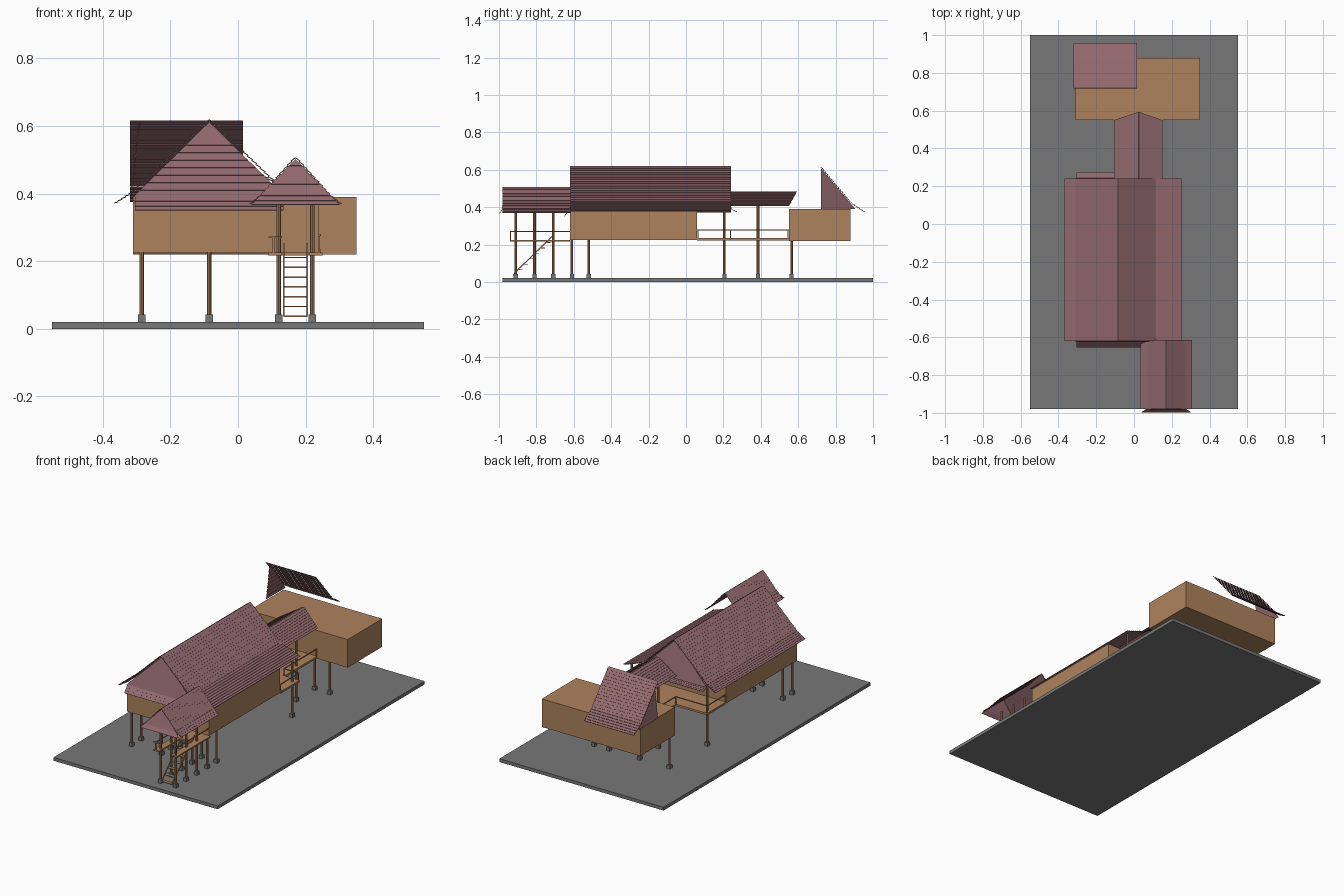
import bpy, bmesh, math
from mathutils import Vector as V

if "Cube" in bpy.data.objects:
    bpy.data.objects.remove(bpy.data.objects["Cube"])


def material(name, rgb):
    m = bpy.data.materials.new(name)
    m.diffuse_color = (*rgb, 1)
    m.use_nodes = True
    m.node_tree.nodes["Principled BSDF"].inputs["Base Color"].default_value = m.diffuse_color
    return m


ROOF = material("faded red tile", (0.285, 0.14, 0.155))
WOOD = material("warm wood", (0.42, 0.225, 0.11))
GREY = material("grey stone", (0.185, 0.185, 0.185))


def finish(name, bm, mat):
    bmesh.ops.recalc_face_normals(bm, faces=bm.faces)
    me = bpy.data.meshes.new(name)
    bm.to_mesh(me)
    bm.free()
    me.materials.append(mat)
    ob = bpy.data.objects.new(name, me)
    bpy.context.collection.objects.link(ob)
    return ob


def hexa(bm, low, high):
    a = [bm.verts.new(p) for p in low]
    b = [bm.verts.new(p) for p in high]
    bm.faces.new(a[::-1])
    bm.faces.new(b)
    for i in range(4):
        j = (i + 1) % 4
        bm.faces.new((a[i], a[j], b[j], b[i]))


def boxes(name, mat, items):
    # each item is x0, x1, y0, y1, z0, z1
    bm = bmesh.new()
    for x0, x1, y0, y1, z0, z1 in items:
        ring = [(x0, y0), (x1, y0), (x1, y1), (x0, y1)]
        hexa(bm, [(*p, z0) for p in ring], [(*p, z1) for p in ring])
    return finish(name, bm, mat)


def tiles(name, ul, ur, ll, lr, rows, lift=0.004, thick=0.003):
    # overlapping rows of tiles between an upper and a lower edge
    ul, ur, ll, lr = map(V, (ul, ur, ll, lr))
    n = (lr - ll).cross(ul - ll).normalized()
    if n.z < 0:
        n = -n
    bm = bmesh.new()
    for i in range(rows):
        s, e = max(i, 0.04) / rows, (i + 1.12) / rows
        if i == rows - 1:
            e = 1
        a, b = ul.lerp(ll, s), ur.lerp(lr, s)
        c, d = ur.lerp(lr, e) + n * lift, ul.lerp(ll, e) + n * lift
        hexa(bm, [p - n * thick for p in (a, b, c, d)], [a, b, c, d])
    return finish(name, bm, ROOF)


def slope(name, profile, y0, y1, rows, ridge_out=0.0):
    # roof side running along y, profile of (x, z) from the ridge down
    for k in range(len(profile) - 1):
        (xa, za), (xb, zb) = profile[k:k + 2]
        out = ridge_out if k == 0 else 0
        tiles(f"{name}_{k + 1}", (xa, y0, za), (xa, y1 + out, za),
              (xb, y0, zb), (xb, y1, zb), rows[k])


# ground slab
boxes("ground_slab", GREY, [(-0.55, 0.55, -0.98, 1.0, 0, 0.02)])

# main house body, kitchen body and the floors between them
boxes("main_house_walls", WOOD, [(-0.31, 0.24, -0.62, 0.06, 0.225, 0.38)])
boxes("kitchen_walls", WOOD, [(-0.31, 0.35, 0.55, 0.88, 0.22, 0.39)])
boxes("veranda_floor", WOOD, [(-0.31, 0.245, 0.06, 0.24, 0.222, 0.234),
                              (-0.10, 0.145, 0.24, 0.55, 0.222, 0.234)])

# porch landing with side walks around the stair opening
boxes("porch_floor", WOOD, [(0.09, 0.25, -0.74, -0.62, 0.217, 0.225),
                            (0.09, 0.13, -0.94, -0.74, 0.217, 0.225),
                            (0.21, 0.25, -0.94, -0.74, 0.217, 0.225)])

# posts with stone footings: x, y, top
posts = [(x, y, 0.225) for x in (-0.285, -0.085, 0.12, 0.22) for y in (-0.61, -0.52)]
posts += [(x, y, 0.37) for x in (0.12, 0.22) for y in (-0.91, -0.81, -0.71)]
posts += [(x, 0.205, 0.385) for x in (-0.285, 0.22)]
posts += [(x, 0.385, 0.405) for x in (-0.085, 0.12)]
posts += [(x, 0.565, 0.22) for x in (-0.285, -0.085, 0.12, 0.22)]
bm = bmesh.new()
for x, y, top in posts:
    res = bmesh.ops.create_cone(bm, cap_ends=True, segments=10, radius1=0.007,
                                radius2=0.007, depth=top - 0.02)
    bmesh.ops.translate(bm, verts=res["verts"], vec=(x, y, (top + 0.02) / 2))
finish("posts", bm, WOOD)
boxes("post_footings", GREY, [(x - 0.011, x + 0.011, y - 0.011, y + 0.011, 0.02, 0.042)
                              for x, y, _ in posts])

# railings
r = 0.0025
rails = []
for z in (0.275,):
    rails += [(-0.31, -0.305, 0.06, 0.24, z, z + 0.005), (0.24, 0.245, 0.06, 0.24, z, z + 0.005),
              (-0.31, -0.10, 0.235, 0.24, z, z + 0.005), (0.145, 0.245, 0.235, 0.24, z, z + 0.005),
              (-0.10, -0.095, 0.24, 0.55, z, z + 0.005), (0.14, 0.145, 0.24, 0.55, z, z + 0.005)]
for x, y in ((-0.305, 0.237), (0.24, 0.237), (-0.097, 0.237), (0.142, 0.237),
             (-0.097, 0.545), (0.142, 0.545), (-0.305, 0.063), (0.24, 0.063)):
    rails.append((x - r, x + r, y - r, y + r, 0.23, 0.28))
for x in (0.105, 0.24):
    rails.append((x - r, x + r, -0.94, -0.62, 0.268, 0.273))
    rails.append((x - r, x + r, -0.94, -0.935, 0.22, 0.273))
rails.append((0.09, 0.13, -0.94, -0.935, 0.268, 0.273))
boxes("railings", WOOD, rails)

# stair stringers and thin steps
bm = bmesh.new()
for x in (0.135, 0.205):
    ends = [[(x - r, y, z), (x + r, y, z), (x + r, y, z + 0.009), (x - r, y, z + 0.009)]
            for y, z in ((-0.92, 0.04), (-0.71, 0.245))]
    hexa(bm, *ends)
finish("stair_stringers", bm, WOOD)
boxes("stair_steps", WOOD, [(0.135, 0.205, -0.925 + 0.03 * i, -0.905 + 0.03 * i,
                             0.035 + 0.029 * i, 0.039 + 0.029 * i) for i in range(7)])

# main roof
R, Z = -0.085, 0.62
slope("main_roof_left", [(R, Z), (-0.31, 0.405), (-0.365, 0.37)], -0.62, 0.24, (18, 5))
slope("main_roof_right", [(R, Z), (0.115, 0.428), (0.25, 0.38)], -0.62, 0.24, (16, 9))
for name, y, s in (("front", -0.62, 1), ("back", 0.24, -1)):
    tiles(f"main_gable_{name}", (R, y + 0.022 * s, 0.612), (R, y + 0.022 * s, 0.612),
          (-0.31, y, 0.39), (0.14, y, 0.39), 10)
    tiles(f"main_gable_skirt_{name}", (-0.305, y, 0.392), (0.135, y, 0.392),
          (-0.305, y - 0.032 * s, 0.35 if s > 0 else 0.375),
          (0.135, y - 0.032 * s, 0.35 if s > 0 else 0.375), 3, 0.002)

# porch roof
P = 0.17
for name, s in (("left", -1), ("right", 1)):
    slope(f"porch_roof_{name}", [(P, 0.508), (P + 0.1 * s, 0.397), (P + 0.134 * s, 0.368)],
          -0.98, -0.615, (9, 3))
tiles("porch_gable", (P, -0.965, 0.502), (P, -0.965, 0.502),
      (P - 0.105, -0.982, 0.393), (P + 0.105, -0.982, 0.393), 6)
tiles("porch_gable_skirt", (P - 0.105, -0.982, 0.393), (P + 0.105, -0.982, 0.393),
      (P - 0.13, -0.996, 0.367), (P + 0.13, -0.996, 0.367), 2, 0.002)

# walkway roof with its ridge reaching past the eaves
for name, x in (("left", -0.105), ("right", 0.15)):
    slope(f"walkway_roof_{name}", [(0.025, 0.484), (x, 0.405)], 0.235, 0.55, (10,), 0.043)

# half-finished kitchen roof: back slope only, with half a gable
k = [(0.72, 0.616), (0.885, 0.42), (0.955, 0.374)]
for i, rows in enumerate((14, 5)):
    (ya, za), (yb, zb) = k[i:i + 2]
    tiles(f"kitchen_roof_{i + 1}", (-0.32, ya, za), (0.015, ya, za),
          (-0.32, yb, zb), (0.015, yb, zb), rows)
tiles("kitchen_half_gable", (-0.292, 0.722, 0.608), (-0.292, 0.722, 0.608),
      (-0.315, 0.722, 0.39), (-0.315, 0.905, 0.39), 9)
